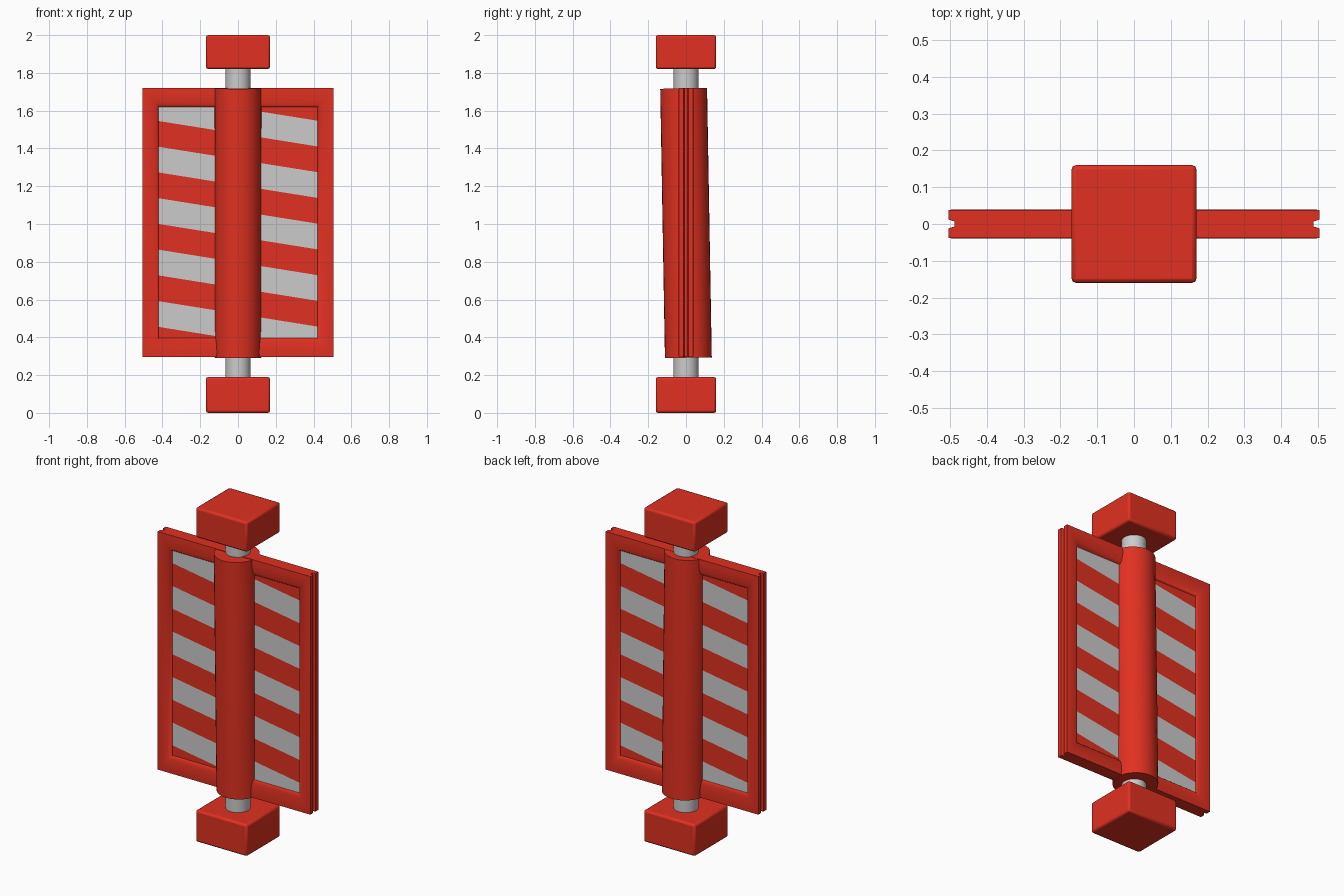
import bpy, bmesh, math
from mathutils import Matrix, Vector

if "Cube" in bpy.data.objects:
    bpy.data.objects.remove(bpy.data.objects["Cube"])

red = bpy.data.materials.new("red")
red.diffuse_color = (0.75, 0.03, 0.015, 1)
red.use_nodes = True
red.node_tree.nodes["Principled BSDF"].inputs["Base Color"].default_value = red.diffuse_color


def finish(name, bm, mats=(red,), smooth=True):
    bmesh.ops.recalc_face_normals(bm, faces=bm.faces)
    me = bpy.data.meshes.new(name)
    bm.to_mesh(me)
    bm.free()
    for m in mats:
        me.materials.append(m)
    if smooth:
        me.shade_smooth()
        me.set_sharp_from_angle(angle=math.radians(35))
    ob = bpy.data.objects.new(name, me)
    bpy.context.collection.objects.link(ob)
    return ob


def box(size, centre):
    bm = bmesh.new()
    bmesh.ops.create_cube(bm, size=1, matrix=Matrix.Translation(centre) @ Matrix.Diagonal((*size, 1)))
    return bm


def cylinder(name, r, z0, z1, mats=(red,), tilt=0.0):
    bm = bmesh.new()
    m = Matrix.Translation((0, 0, (z0 + z1) / 2)) @ Matrix.Rotation(tilt, 4, 'X')
    bmesh.ops.create_cone(bm, cap_ends=True, segments=32, radius1=r, radius2=r, depth=z1 - z0, matrix=m)
    return finish(name, bm, mats)


# End blocks with softened edges
for name, z in (("bottom_block", 0.095), ("top_block", 1.91)):
    ob = finish(name, box((0.34, 0.32, 0.18 if z > 1 else 0.19), (0, 0, z)))
    bev = ob.modifiers.new("bevel", 'BEVEL')
    bev.width, bev.segments = 0.012, 2

# Grey axle and the slightly tilted sleeve around it
cylinder("axle", 0.067, 0.15, 1.86, ())
cylinder("sleeve", 0.124, 0.292, 1.718, tilt=math.radians(1))

# Frame: a section swept round four mitred corners
# each point: inward share on x, inward share on z, depth y
half = [(0.2, 0, 0.007), (0, 0, 0.012), (0, 0, 0.038)]
half += [(t, t, 0.018 + 0.022 * math.sqrt(max(0, 1 - ((t - 0.25) / 0.75) ** 2)))
         for t in (0.25, 0.45, 0.65, 0.8, 0.92, 1.0)]
section = half + [(a, b, -y) for a, b, y in reversed(half)]
bm = bmesh.new()
rings = []
for sx, sz in ((-1, -1), (1, -1), (1, 1), (-1, 1)):
    rings.append([bm.verts.new((sx * (0.505 - 0.085 * a), y, 1.008 + sz * (0.712 - 0.1 * b)))
                  for a, b, y in section])
n = len(section)
for i in range(4):
    p, q = rings[i], rings[(i + 1) % 4]
    for j in range(n):
        k = (j + 1) % n
        bm.faces.new((p[j], p[k], q[k], q[j]))
bmesh.ops.remove_doubles(bm, verts=bm.verts, dist=1e-5)
finish("frame", bm)

# Striped panels: one slab per side, cut along the slanted stripe edges
SLOPE, TOP, BAND = 0.16, 1.478, 0.13625
for name, turn in (("front_panel", 0), ("back_panel", math.pi)):
    bm = box((0.86, 0.018, 1.25), (0, -0.009, 1.008))
    for k in range(-2, 10):
        bmesh.ops.bisect_plane(bm, geom=bm.verts[:] + bm.edges[:] + bm.faces[:],
                               plane_co=(0, 0, TOP - k * BAND), plane_no=(SLOPE, 0, 1))
    for f in bm.faces:
        c = f.calc_center_median()
        f.material_index = int(math.floor((TOP - c.z - SLOPE * c.x) / BAND) % 2 == 0)
    bm.transform(Matrix.Rotation(turn, 4, 'Z'))
    finish(name, bm, (None, red), smooth=False)
